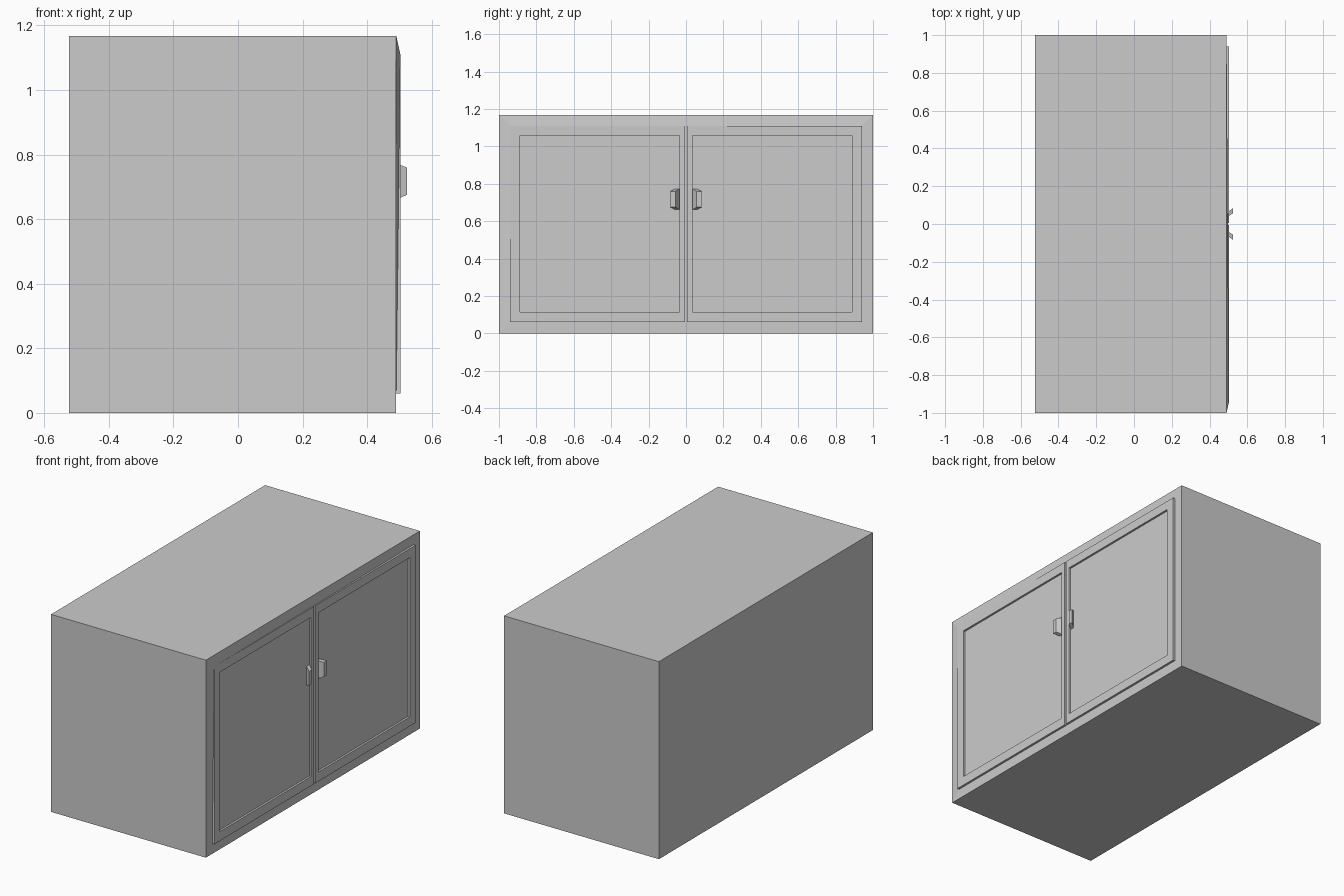
import bpy, bmesh

if "Cube" in bpy.data.objects:
    bpy.data.objects.remove(bpy.data.objects["Cube"])

W, H = 1.0, 1.168              # half width (y), height (z)
BACK, FRONT, DOOR = -0.523, 0.49, 0.503


def rect(x, y0, y1, z0, z1):
    return [(x, y0, z0), (x, y1, z0), (x, y1, z1), (x, y0, z1)]


def loft(name, rings, cap_end=True, cap_start=True):
    """Join matching four-point loops into one flat-faced mesh."""
    bm = bmesh.new()
    loops = [[bm.verts.new(p) for p in r] for r in rings]
    for a, b in zip(loops, loops[1:]):
        for i in range(4):
            j = (i + 1) % 4
            bm.faces.new((a[i], a[j], b[j], b[i]))
    if cap_start:
        bm.faces.new(loops[0][::-1])
    if cap_end:
        bm.faces.new(loops[-1])
    # outward direction: recalculated on the joined shell
    bmesh.ops.recalc_face_normals(bm, faces=bm.faces)
    mesh = bpy.data.meshes.new(name)
    bm.to_mesh(mesh)
    bm.free()
    ob = bpy.data.objects.new(name, mesh)
    bpy.context.collection.objects.link(ob)
    return ob


# Cabinet body with a front rim; one rim corner rises to meet the door face
rim = rect(FRONT, -0.94, 0.94, 0.06, 1.11)
rim[3] = (DOOR, -0.94, 1.11)
loft("cabinet_body",
     [rect(BACK, -W, W, 0, H), rect(FRONT, -W, W, 0, H), rim],
     cap_end=False)

# Backing seen in the narrow gap between the doors
loft("door_gap_backing", [rect(0.48, -0.02, 0.02, 0.06, 1.11),
                          rect(FRONT, -0.02, 0.02, 0.06, 1.11)])

for s, side in ((-1, "left"), (1, "right")):
    # Door with a raised border around a recessed panel
    outer = (s * 0.006, s * 0.94, 0.06, 1.11)
    inner = (s * 0.034, s * 0.888, 0.115, 1.057)
    loft(side + "_door", [rect(0.482, *outer), rect(DOOR, *outer),
                          rect(DOOR, *inner), rect(0.491, *inner)])
    # Handle leaning away from the middle, slightly tapered
    loft(side + "_handle", [rect(0.489, s * 0.034, s * 0.058, 0.661, 0.773),
                            rect(0.523, s * 0.056, s * 0.083, 0.675, 0.760)])
